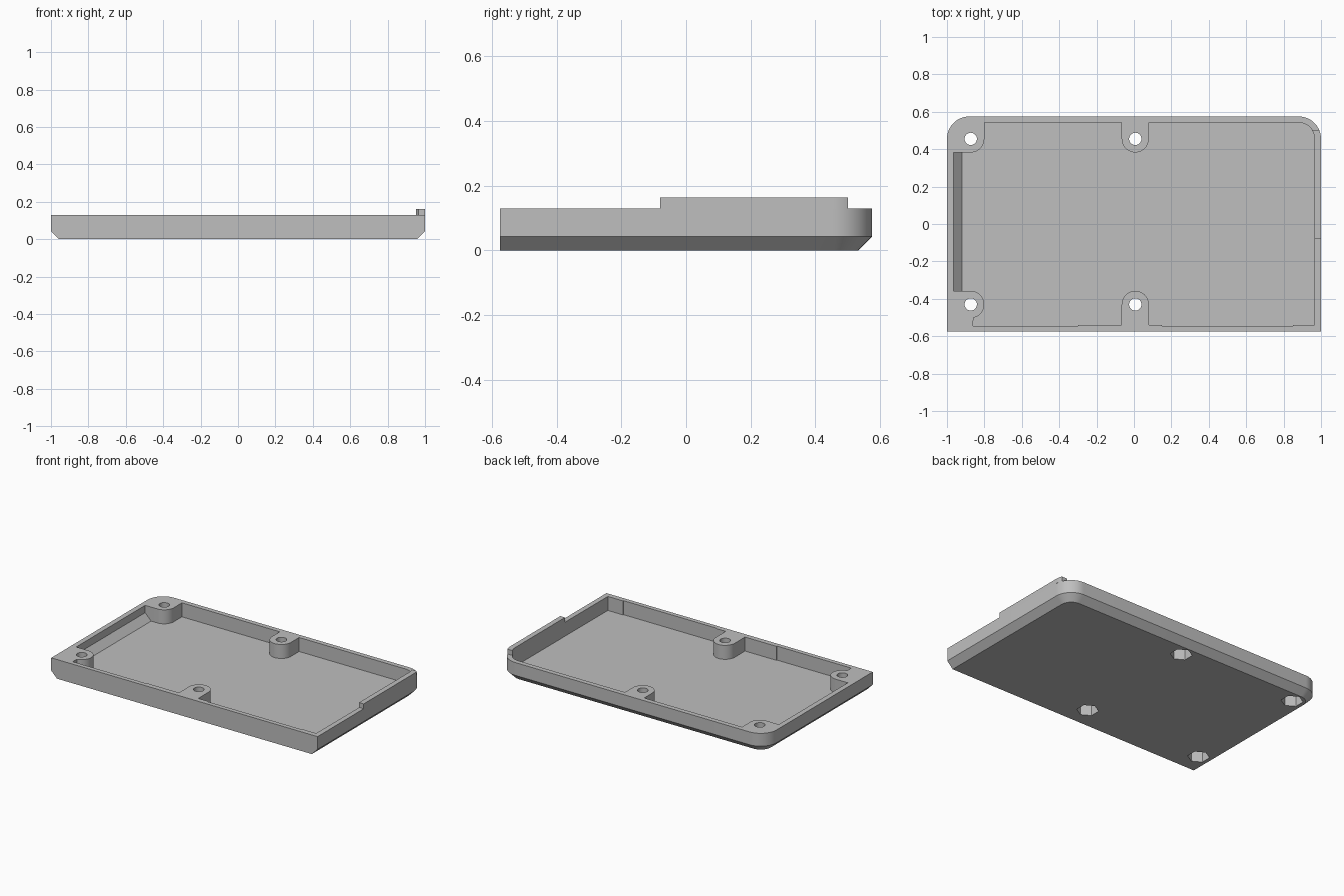
import bpy, bmesh, math
from mathutils import Vector

if "Cube" in bpy.data.objects:
    bpy.data.objects.remove(bpy.data.objects["Cube"])

H, FLOOR, CH = 0.13, 0.035, 0.043        # rim height, floor top, chamfer
X, Y, R = 1.0, 0.575, 0.12               # half sizes, rear corner radius
POST_R, HOLE_R, NUT_R = 0.0725, 0.033, 0.068
POSTS = [(-0.873, 0.455), (0.007, 0.455), (-0.873, -0.43), (0.007, -0.43)]

grey = bpy.data.materials.new("plain grey")
grey.diffuse_color = (0.52, 0.52, 0.52, 1)
grey.use_nodes = True
grey.node_tree.nodes["Principled BSDF"].inputs["Base Color"].default_value = grey.diffuse_color


def arc(cx, cy, r, a0, a1, n=16):
    return [(cx + r * math.cos(math.radians(a0 + (a1 - a0) * i / n)),
             cy + r * math.sin(math.radians(a0 + (a1 - a0) * i / n))) for i in range(n + 1)]


def loft(name, loops):
    """Closed solid through stacked loops of 3D points."""
    bm = bmesh.new()
    rings = [[bm.verts.new(p) for p in loop] for loop in loops]
    n = len(rings[0])
    bm.faces.new(rings[0][::-1])
    bm.faces.new(rings[-1])
    for a, b in zip(rings, rings[1:]):
        for i in range(n):
            j = (i + 1) % n
            bm.faces.new((a[i], a[j], b[j], b[i]))
    bmesh.ops.recalc_face_normals(bm, faces=bm.faces)
    me = bpy.data.meshes.new(name)
    bm.to_mesh(me)
    bm.free()
    me.materials.append(grey)
    ob = bpy.data.objects.new(name, me)
    bpy.context.collection.objects.link(ob)
    return ob


def prism(name, pts, z0, z1):
    return loft(name, [[(x, y, z) for x, y in pts] for z in (z0, z1)])


def cut(ob, cutter):
    mod = ob.modifiers.new("cut", 'BOOLEAN')
    mod.operation, mod.solver, mod.object = 'DIFFERENCE', 'EXACT', cutter
    dg = bpy.context.evaluated_depsgraph_get()
    me = bpy.data.meshes.new_from_object(ob.evaluated_get(dg))
    ob.modifiers.clear()
    ob.data = me
    bpy.data.objects.remove(cutter)


def outline(d):
    """Outer shape, inset by d on the sides and the back; front stays flush."""
    c = (X - R, Y - R)
    return ([(-X + d, -Y), (X - d, -Y)] + arc(c[0], c[1], R - d, 0, 90)
            + arc(-c[0], c[1], R - d, 90, 180))


# Tray body with chamfered underside
tray = loft("tray", [[(x, y, z) for x, y in outline(d)]
                     for d, z in ((CH, 0), (0, CH), (0, H))])

# Cavity running around the screw posts
(lx, by), (mx, _), (_, fy), _ = POSTS
w, back, front = 0.965, 0.542, -0.54
cavity = [(-0.86, front - 0.005), (-0.3, front - 0.005), (-0.3, front), (mx - POST_R, front)]
cavity += arc(mx, fy, POST_R, 180, 0)
cavity += [(mx + POST_R, front), (0.15, front), (0.15, front - 0.005),
           (0.85, front - 0.005), (0.85, front), (w, front)]
cavity += arc(X - R, Y - R, back - (Y - R), 0, 90)
cavity += [(mx + POST_R, back)] + arc(mx, by, POST_R, 0, -180) + [(mx - POST_R, back)]
cavity += [(lx + POST_R, back)] + arc(lx, by, POST_R, 0, -90)
cavity += [(-w, by - POST_R), (-w, fy + POST_R)] + arc(lx, fy, POST_R, 90, -79)
cut(tray, prism("cavity_cutter", cavity, FLOOR, H + 0.1))

# Screw holes with hexagonal nut pockets underneath
for px, py in POSTS:
    cut(tray, prism("hole_cutter", arc(px, py, HOLE_R, 0, 360, 32)[:-1], -0.1, H + 0.1))
    cut(tray, prism("nut_cutter", arc(px, py, NUT_R, 30, 390, 6)[:-1], -0.1, 0.075))

# Sloped inner foot along the left wall
loft("left_slope", [[(-w, y, FLOOR), (-0.92, y, FLOOR), (-w, y, FLOOR + 0.045)]
                    for y in (fy + POST_R, by - POST_R)])

# Raised lip on the right rim, following the start of the rear corner
def edge(r):
    end = math.degrees(math.asin((0.5 - (Y - R)) / r))
    return [(X - R + r, -0.08)] + arc(X - R, Y - R, r, 0, end, 8)

lip = prism("right_lip", edge(R) + edge(R - 0.035)[::-1], H, 0.163)

for ob in (tray, lip):
    bpy.ops.object.select_all(action='DESELECT')
    ob.select_set(True)
    bpy.context.view_layer.objects.active = ob
    bpy.ops.object.shade_smooth_by_angle(angle=math.radians(30))
